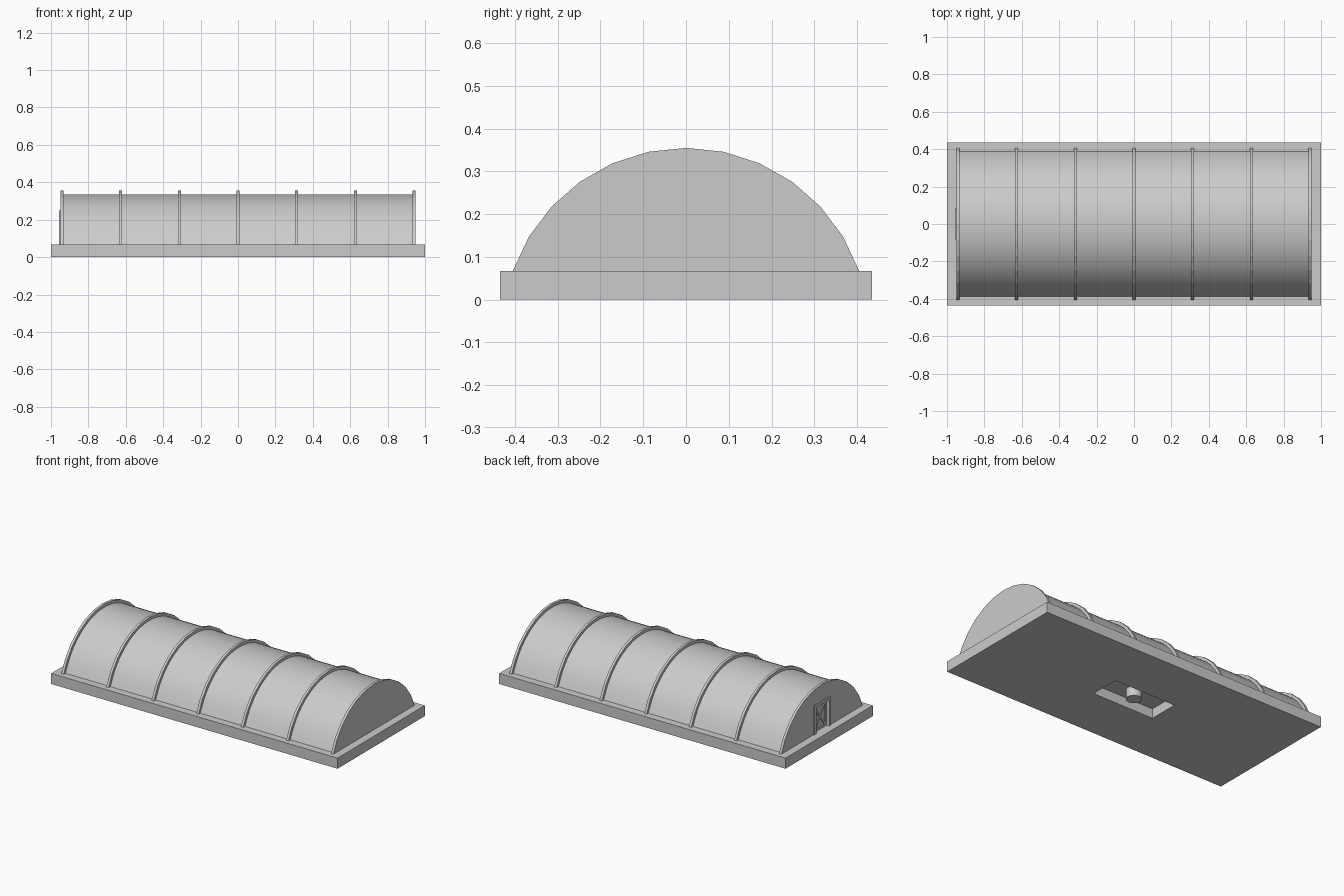
import bpy
import bmesh
from math import sin, cos, radians, atan2, hypot
from mathutils import Matrix

cube = bpy.data.objects.get("Cube")
if cube:
    bpy.data.objects.remove(cube, do_unlink=True)

grey = bpy.data.materials.new("plain grey")
grey.use_nodes = True
COLOR = (0.6, 0.6, 0.6, 1)
grey.diffuse_color = COLOR
grey.node_tree.nodes["Principled BSDF"].inputs["Base Color"].default_value = COLOR

DECK = 0.067        # top of the slab
HALF_ANGLE = 70.8   # half of the arch sweep
CENTRE_Z = -0.074   # arch centre


def finish(bm, name):
    bmesh.ops.recalc_face_normals(bm, faces=bm.faces)
    mesh = bpy.data.meshes.new(name)
    bm.to_mesh(mesh)
    bm.free()
    obj = bpy.data.objects.new(name, mesh)
    bpy.context.collection.objects.link(obj)
    mesh.materials.append(grey)
    return obj


def box(name, size, centre, roll=0.0):
    bm = bmesh.new()
    place = (Matrix.Translation(centre) @ Matrix.Rotation(roll, 4, 'X')
             @ Matrix.Diagonal((*size, 1)))
    bmesh.ops.create_cube(bm, size=1, matrix=place)
    return finish(bm, name)


def arch(name, radius, x0, x1, segments=12):
    """Solid arch section running along x, cut flat at the deck."""
    bm = bmesh.new()
    verts = []
    for i in range(segments + 1):
        a = radians(HALF_ANGLE) * (2 * i / segments - 1)
        z = max(CENTRE_Z + radius * cos(a), DECK)
        verts.append(bm.verts.new((x0, radius * sin(a), z)))
    # Bring narrower arches down to the deck
    verts[0].co.z = verts[-1].co.z = DECK
    face = bm.faces.new(verts)
    new = bmesh.ops.extrude_face_region(bm, geom=[face])["geom"]
    moved = [g for g in new if isinstance(g, bmesh.types.BMVert)]
    bmesh.ops.translate(bm, verts=moved, vec=(x1 - x0, 0, 0))
    return finish(bm, name)


def cut(target, cutter):
    mod = target.modifiers.new("cut", 'BOOLEAN')
    mod.object = cutter
    mod.operation = 'DIFFERENCE'
    mod.solver = 'EXACT'
    cutter.hide_render = True
    cutter.hide_viewport = True
    cutter.display_type = 'WIRE'


# Slab with an underside pocket and a round boss inside it
slab = box("base_slab", (2, 0.87, DECK), (0, 0, DECK / 2))
cut(slab, box("pocket_cutter", (0.43, 0.19, 0.12), (0, 0, 0)))
bm = bmesh.new()
bmesh.ops.create_cone(bm, cap_ends=True, segments=32, radius1=0.045,
                      radius2=0.045, depth=0.06,
                      matrix=Matrix.Translation((0, 0, 0.031)))
boss = finish(bm, "underside_boss")

# Covering and hoops; the end hoops close the building
skin = arch("roof_skin", 0.41, -0.935, 0.935, 24)
hoops = [arch("hoop", 0.429, x - 0.008, x + 0.008)
         for x in (-0.942, -0.628, -0.312, 0, 0.312, 0.628, 0.942)]

# Recessed doorway in the -x end
DOOR_W, DOOR_H, FRAME = 0.166, 0.183, 0.018
END = -0.95
mid_z = DECK + DOOR_H / 2
opening_w = DOOR_W - 2 * FRAME
opening_h = DOOR_H - FRAME
open_z = DECK + opening_h / 2
doorway = box("doorway_cutter", (0.06, opening_w, opening_h), (END, 0, open_z))
cut(hoops[0], doorway)
cut(skin, doorway)

# Door frame
for side in (-1, 1):
    box("door_post", (0.012, FRAME, DOOR_H),
        (END, side * (DOOR_W - FRAME) / 2, mid_z))
box("door_lintel", (0.012, opening_w, FRAME),
    (END, 0, DECK + DOOR_H - FRAME / 2))

# Door leaf with border rails and crossed braces
leaf_x = END + 0.025
box("door_leaf", (0.012, opening_w, opening_h), (leaf_x, 0, open_z))
RAIL = 0.012
for side in (-1, 1):
    box("door_stile", (0.008, RAIL, opening_h),
        (leaf_x - 0.008, side * (opening_w - RAIL) / 2, open_z))
    box("door_rail", (0.008, opening_w, RAIL),
        (leaf_x - 0.008, 0, open_z + side * (opening_h - RAIL) / 2))
    w, h = opening_w - RAIL, opening_h - RAIL
    box("door_brace", (0.007, hypot(w, h), RAIL),
        (leaf_x - 0.008, 0, open_z), side * atan2(h, w))

# Smooth the curved parts only
bpy.ops.object.select_all(action='DESELECT')
for obj in (skin, boss):
    obj.select_set(True)
bpy.context.view_layer.objects.active = skin
bpy.ops.object.shade_smooth_by_angle(angle=radians(30))
